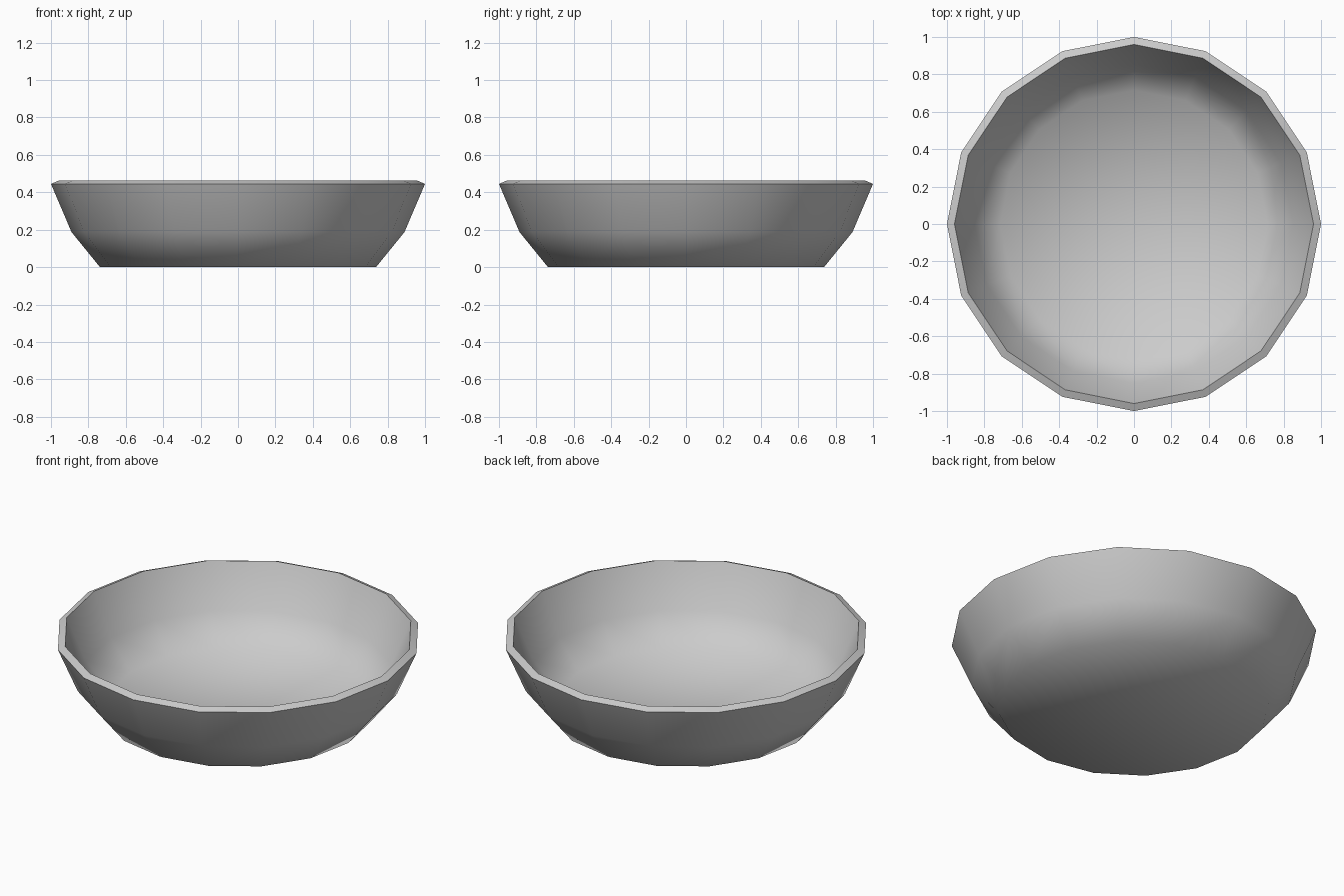
import bpy, bmesh, math

if "Cube" in bpy.data.objects:
    bpy.data.objects.remove(bpy.data.objects["Cube"])

SIDES = 16
# Outer wall profile: base edge, belly, rim (radius, height)
PROFILE = [(0.738, 0.0), (0.89, 0.187), (1.0, 0.445)]

bm = bmesh.new()

# Rings of the outer shell
rings = [[bm.verts.new((r * math.cos(2 * math.pi * i / SIDES),
                        r * math.sin(2 * math.pi * i / SIDES), z))
          for i in range(SIDES)] for r, z in PROFILE]
centre = bm.verts.new((0, 0, 0))

# Base fan and wall bands
for i in range(SIDES):
    j = (i + 1) % SIDES
    bm.faces.new((centre, rings[0][j], rings[0][i]))
    for low, high in zip(rings, rings[1:]):
        bm.faces.new((low[i], low[j], high[j], high[i]))

mesh = bpy.data.meshes.new("bowl")
bm.to_mesh(mesh)
bm.free()
bowl = bpy.data.objects.new("bowl", mesh)
bpy.context.collection.objects.link(bowl)
bpy.context.view_layer.objects.active = bowl
bowl.select_set(True)

# Wall thickness, grown inwards
solid = bowl.modifiers.new("thickness", 'SOLIDIFY')
solid.thickness = 0.043
solid.offset = -1
solid.use_even_offset = True
bpy.ops.object.modifier_apply(modifier=solid.name)

# Smooth body with crisp rim edges
bpy.ops.object.shade_smooth_by_angle(angle=math.radians(65))
